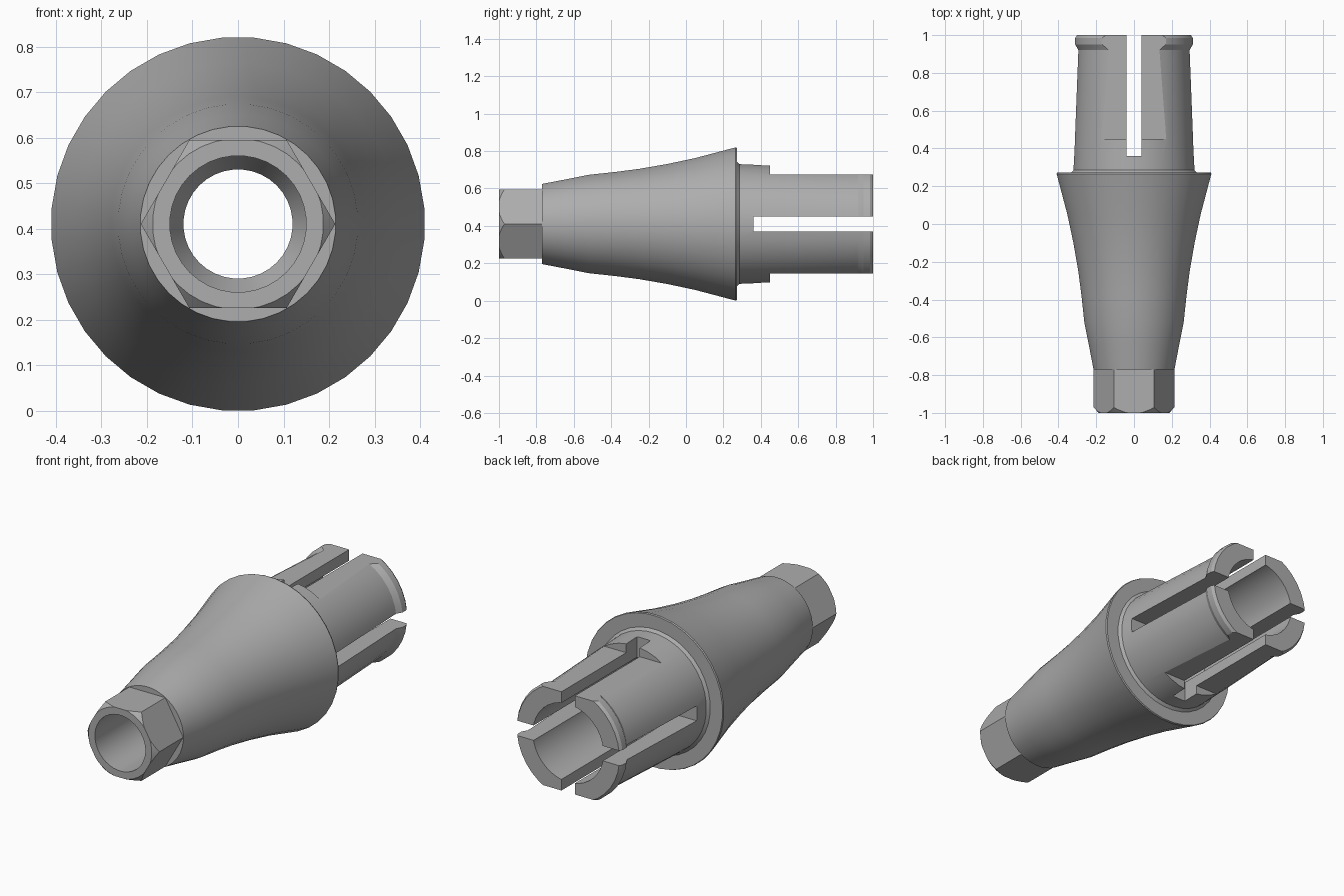
import bpy, bmesh, math
from mathutils import Matrix, Vector

if "Cube" in bpy.data.objects:
    bpy.data.objects.remove(bpy.data.objects["Cube"], do_unlink=True)

AXIS = 0.41      # height of the long axis
SEGMENTS = 36

metal = bpy.data.materials.new("satin grey metal")
metal.use_nodes = True
grey = (0.42, 0.42, 0.42, 1)
metal.diffuse_color = grey
metal.node_tree.nodes["Principled BSDF"].inputs["Base Color"].default_value = grey


def make_object(name, bm):
    bmesh.ops.recalc_face_normals(bm, faces=bm.faces[:])
    mesh = bpy.data.meshes.new(name)
    bm.to_mesh(mesh)
    bm.free()
    mesh.materials.append(metal)
    obj = bpy.data.objects.new(name, mesh)
    bpy.context.collection.objects.link(obj)
    return obj


def revolve(name, profile):
    """Closed (y, radius) loop turned about the long axis."""
    bm = bmesh.new()
    rings = []
    for k in range(SEGMENTS):
        a = 2 * math.pi * (k + 0.5) / SEGMENTS
        rings.append([bm.verts.new((r * math.cos(a), y, AXIS + r * math.sin(a)))
                      for y, r in profile])
    n = len(profile)
    for k in range(SEGMENTS):
        p, q = rings[k], rings[(k + 1) % SEGMENTS]
        for i in range(n):
            j = (i + 1) % n
            bm.faces.new((p[i], p[j], q[j], q[i]))
    return make_object(name, bm)


def cut_box(target, x, y, z, turn=0):
    """Remove a box given as ranges about the axis, turned around it."""
    bm = bmesh.new()
    size = [b - a for a, b in (x, y, z)]
    centre = [(a + b) / 2 for a, b in (x, y, z)]
    matrix = (Matrix.Translation((0, 0, AXIS)) @ Matrix.Rotation(turn, 4, 'Y')
              @ Matrix.Translation(Vector(centre)) @ Matrix.Diagonal((*size, 1)))
    bmesh.ops.create_cube(bm, size=1, matrix=matrix)
    cutter = make_object("cutter", bm)
    cutter.hide_render = True
    mod = target.modifiers.new("cut", 'BOOLEAN')
    mod.operation = 'DIFFERENCE'
    mod.solver = 'EXACT'
    mod.object = cutter
    bpy.context.view_layer.objects.active = target
    bpy.ops.object.modifier_apply(modifier=mod.name)
    bpy.data.objects.remove(cutter, do_unlink=True)


# Tapered body with flange, tube, end lip and stepped bore
outer = [(-1, 0.188), (-0.97, 0.215), (-0.77, 0.215), (-0.64, 0.24), (-0.52, 0.264),
         (-0.38, 0.279), (-0.25, 0.296), (-0.1, 0.322), (0.05, 0.354), (0.265, 0.411),
         (0.272, 0.408), (0.272, 0.335), (0.285, 0.321), (0.45, 0.316), (0.92, 0.298),
         (0.935, 0.306), (0.95, 0.315), (0.985, 0.315), (1, 0.305)]
bore = [(1, 0.21), (0.32, 0.21), (0.25, 0.12), (-0.1, 0.12), (-0.16, 0.15), (-1, 0.15)]
body = revolve("tapered_connector_body", outer + bore)

# Hexagonal nose
for i in range(6):
    cut_box(body, (-0.4, 0.4), (-1.2, -0.77), (0.185, 0.5), i * math.pi / 3)

# Flats above and below the split tube
for i in range(2):
    cut_box(body, (-0.5, 0.5), (0.45, 1.2), (0.265, 0.6), i * math.pi)

# Crossed slots that split the tube into four fingers
for i in range(2):
    cut_box(body, (-0.04, 0.04), (0.36, 1.2), (-0.6, 0.6), i * math.pi / 2)

bpy.ops.object.select_all(action='DESELECT')
body.select_set(True)
bpy.context.view_layer.objects.active = body
bpy.ops.object.shade_smooth_by_angle(angle=math.radians(25))
